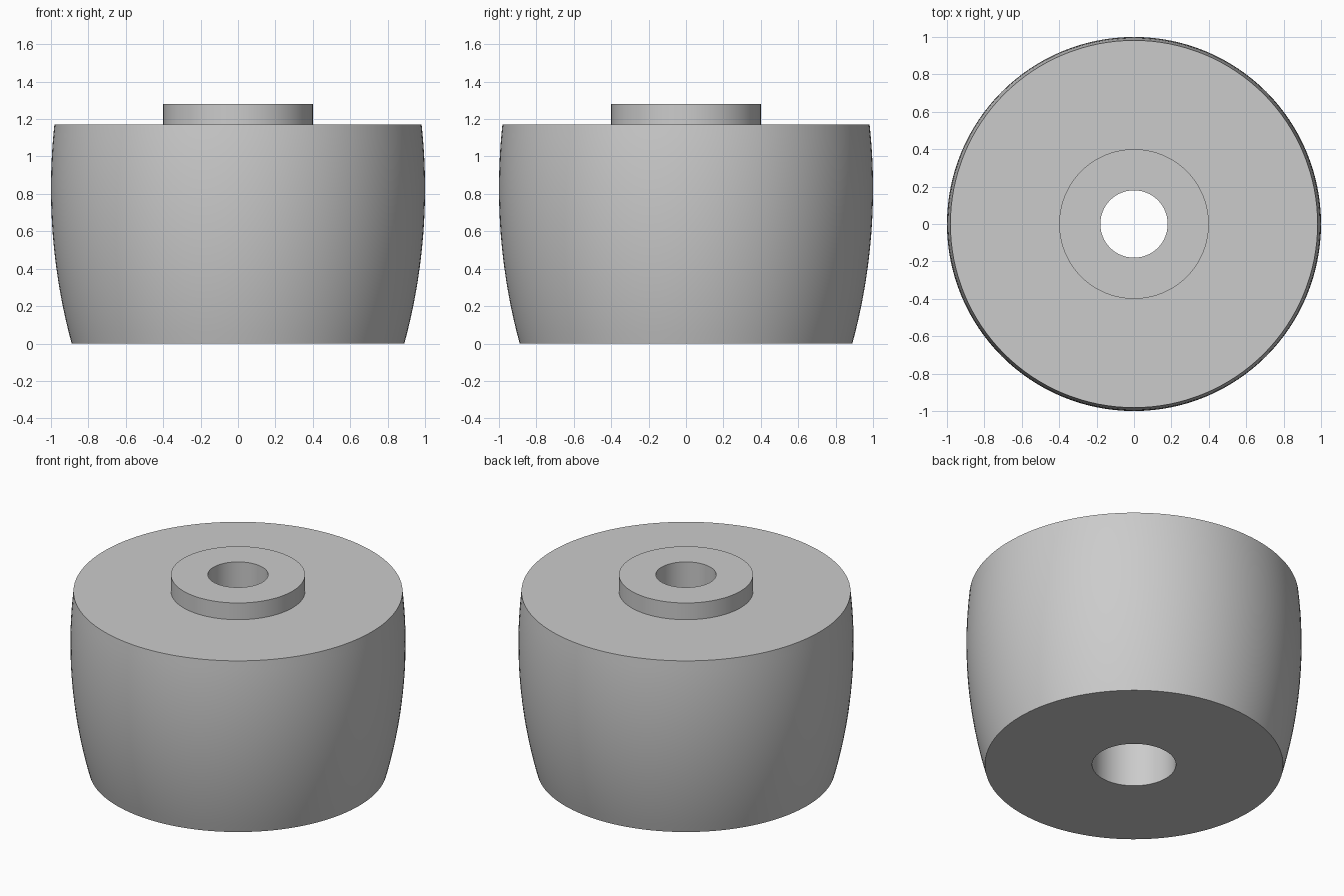
import bpy, bmesh, math
from mathutils import Matrix, Vector

default = bpy.data.objects.get("Cube")
if default:
    bpy.data.objects.remove(default, do_unlink=True)

SEGMENTS = 128
BODY_TOP, TOTAL = 1.17, 1.28
BULGE_Z, BULGE_R = 0.83, 3.17      # height and curvature radius of the crowned side
COLLAR_R, BORE_R, SOCKET_R, SOCKET_TOP = 0.4, 0.18, 0.25, 0.68


def material(name, value):
    mat = bpy.data.materials.new(name)
    mat.use_nodes = True
    color = (value, value, value, 1)
    mat.diffuse_color = color
    mat.node_tree.nodes["Principled BSDF"].inputs["Base Color"].default_value = color
    return mat


def side_radius(z):
    return 1 - BULGE_R + math.sqrt(BULGE_R ** 2 - (z - BULGE_Z) ** 2)


def lathe(name, profile, mat):
    """Spin a closed radius/height outline about the z axis."""
    bm = bmesh.new()
    verts = [bm.verts.new((r, 0, z)) for r, z in profile]
    edges = [bm.edges.new((verts[i - 1], verts[i])) for i in range(len(verts))]
    bmesh.ops.spin(bm, geom=verts + edges, axis=(0, 0, 1), cent=(0, 0, 0),
                   angle=math.tau, steps=SEGMENTS, use_merge=True)
    bmesh.ops.remove_doubles(bm, verts=bm.verts, dist=1e-5)
    bmesh.ops.recalc_face_normals(bm, faces=bm.faces)
    mesh = bpy.data.meshes.new(name)
    bm.to_mesh(mesh)
    bm.free()
    mesh.materials.append(mat)
    obj = bpy.data.objects.new(name, mesh)
    bpy.context.collection.objects.link(obj)
    bpy.ops.object.select_all(action="DESELECT")
    obj.select_set(True)
    bpy.context.view_layer.objects.active = obj
    bpy.ops.object.shade_smooth_by_angle(angle=math.radians(30))
    return obj


# Crowned roller with raised collar, through bore and wider socket underneath
STEPS = 20
crown = [(side_radius(BODY_TOP * i / STEPS), BODY_TOP * i / STEPS) for i in range(STEPS + 1)]
collar = [(COLLAR_R, BODY_TOP), (COLLAR_R, TOTAL)]
bore = [(BORE_R, TOTAL), (BORE_R, SOCKET_TOP), (SOCKET_R, SOCKET_TOP), (SOCKET_R, 0)]
lathe("roller_body", crown + collar + bore, material("mid grey", 0.6))
